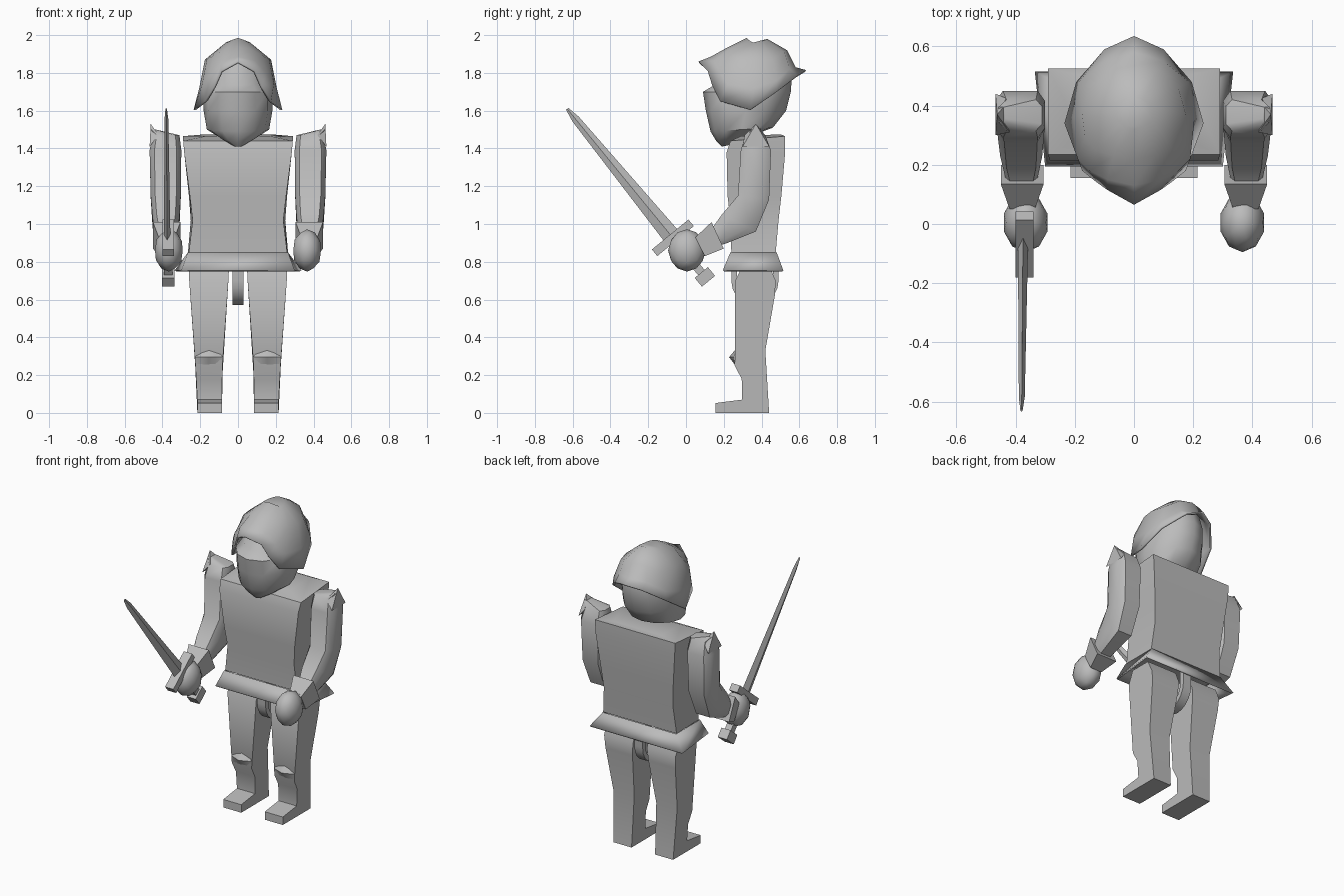
import bpy, bmesh, math
from mathutils import Vector, Matrix

if "Cube" in bpy.data.objects:
    bpy.data.objects.remove(bpy.data.objects["Cube"])

grey = bpy.data.materials.new("plain grey")
grey.diffuse_color = (0.5, 0.5, 0.5, 1)
grey.use_nodes = True
grey.node_tree.nodes["Principled BSDF"].inputs["Base Color"].default_value = grey.diffuse_color


def finish(name, bm, angle=35):
    bmesh.ops.recalc_face_normals(bm, faces=bm.faces)
    me = bpy.data.meshes.new(name)
    bm.to_mesh(me)
    bm.free()
    me.materials.append(grey)
    ob = bpy.data.objects.new(name, me)
    bpy.context.collection.objects.link(ob)
    bpy.ops.object.select_all(action='DESELECT')
    ob.select_set(True)
    bpy.context.view_layer.objects.active = ob
    bpy.ops.object.shade_smooth_by_angle(angle=math.radians(angle))
    return ob


def loft(name, rings, caps=(True, True), angle=35):
    """Bridge equal-length closed rings of points."""
    bm = bmesh.new()
    rows = [[bm.verts.new(p) for p in r] for r in rings]
    n = len(rows[0])
    for a, b in zip(rows, rows[1:]):
        for i in range(n):
            j = (i + 1) % n
            bm.faces.new((a[i], a[j], b[j], b[i]))
    for use, row in zip(caps, (rows[0], rows[-1])):
        if use:
            bm.faces.new(row)
    return finish(name, bm, angle)


def rect(z, hw_front, hw_back, y0, y1, dz=0):
    return [(-hw_front, y0, z), (hw_front, y0, z), (hw_back, y1, z + dz), (-hw_back, y1, z + dz)]


def slab(name, profile, x_range, angle=35):
    """Side profile (y, z) widened to x_range(y, z)."""
    lo = [(x_range(y, z)[0], y, z) for y, z in profile]
    hi = [(x_range(y, z)[1], y, z) for y, z in profile]
    return loft(name, [lo, hi], angle=angle)


def lerp(table, t):
    for (t0, *a), (t1, *b) in zip(table, table[1:]):
        if t <= t1:
            k = max(0, (t - t0) / (t1 - t0))
            return [p + (q - p) * k for p, q in zip(a, b)]
    return table[-1][1:]


def mirrored(half):
    return half + [(-x, y, z) for x, y, z in half[-2:0:-1]]


# Torso and flared skirt
loft("torso", [rect(.85, .26, .265, .24, .475), rect(1.02, .24, .25, .235, .49),
               rect(1.15, .255, .26, .22, .505), rect(1.38, .285, .285, .215, .525),
               rect(1.44, .29, .29, .235, .525, .025), rect(1.465, .17, .17, .29, .50, .01)])
skirt = loft("skirt", [rect(.755, .30, .335, .195, .515), rect(.85, .265, .265, .235, .48)], (False, False))
mod = skirt.modifiers.new("thickness", 'SOLIDIFY')
mod.thickness = .01

# Strap between the legs
N = 10
arc = [(math.cos(math.pi * i / N), math.sin(math.pi * i / N)) for i in range(N + 1)]
strap = [(.365 - .125 * c, .70 - .13 * s) for c, s in arc] + [(.365 + .095 * c, .70 - .10 * s) for c, s in arc]
strap = [(.24, .80)] + strap[:N + 1] + [(.49, .80), (.46, .80)] + strap[N + 1:] + [(.27, .80)]
slab("crotch_strap", strap, lambda y, z: (-.03, .03))

# Head: rings tapering to the chin, tilted up toward the back
head = []
for z, hw, y0, y1, dz in [(1.41, .025, .19, .24, .01), (1.44, .10, .16, .38, .04), (1.49, .165, .13, .46, .02),
                          (1.60, .182, .105, .53, 0), (1.70, .182, .09, .555, 0), (1.735, .165, .15, .56, .04),
                          (1.85, .14, .20, .53, .03), (1.93, .06, .28, .42, .02)]:
    ring = []
    for i in range(12):
        a = 2 * math.pi * i / 12
        c = math.cos(a)
        ring.append((hw * math.sin(a), (y0 + y1) / 2 - (y1 - y0) / 2 * c, z + dz * (1 - c) / 2))
    head.append(ring)
loft("head", head, angle=40)

# Helmet: flared rim, side wall, crown and peak
rim = [(0, .065, 1.86), (.09, .115, 1.81), (.125, .14, 1.73), (.175, .18, 1.65),
       (.235, .34, 1.605), (.195, .48, 1.70), (.10, .59, 1.785), (0, .635, 1.815)]
wall = [(0, .13, 1.885), (.09, .15, 1.865), (.15, .18, 1.80), (.19, .22, 1.74),
        (.205, .36, 1.72), (.185, .48, 1.76), (.10, .55, 1.82), (0, .58, 1.83)]
crown = [(0, .22, 1.935), (.07, .23, 1.925), (.13, .25, 1.89), (.165, .29, 1.87),
         (.175, .37, 1.87), (.15, .46, 1.87), (.08, .52, 1.91), (0, .535, 1.92)]
peak = [(0, .32, 1.985), (.03, .33, 1.975), (.05, .34, 1.965), (.06, .355, 1.96),
        (.065, .38, 1.96), (.055, .40, 1.965), (.03, .42, 1.975), (0, .43, 1.98)]
helmet = loft("helmet", [mirrored(r) for r in (rim, wall, crown, peak)], (False, True), 40)
mod = helmet.modifiers.new("thickness", 'SOLIDIFY')
mod.thickness = .012

# Limb widths: z, inner x, outer x
leg_x = [(0, .085, .215), (.06, .085, .215), (.3, .082, .228), (.75, .047, .262), (.8, .047, .262)]
leg_side = [(.155, 0), (.44, 0), (.42, .33), (.47, .62), (.475, .70), (.44, .78), (.30, .78),
            (.26, .70), (.258, .25), (.295, .18), (.297, .07), (.155, .052)]
arm_rings = [  # front y,z / back y,z / inner x / outer x
    (.345, 1.50, .395, 1.50, .435, .462), (.315, 1.47, .42, 1.47, .31, .452),
    (.29, 1.39, .45, 1.39, .30, .468), (.275, 1.15, .44, 1.13, .303, .462),
    (.19, 1.05, .37, .96, .31, .452), (.14, .98, .22, .90, .325, .435), (.06, .94, .10, .86, .335, .42)]

for side, s in (("left", 1), ("right", -1)):
    # Leg with foot, and knee guard
    slab(side + "_leg", leg_side, lambda y, z: tuple(s * v for v in lerp(leg_x, z)))
    loft(side + "_knee", [[(s * x, .262, .335 - abs(x - .155) * .3) for x in (.085, .12, .155, .19, .225)],
                          [(s * x, .228 + abs(x - .155) * .4, .295) for x in (.085, .12, .155, .19, .225)],
                          [(s * x, .262, .25) for x in (.085, .12, .155, .19, .225)]], (False, False))

    # Arm: chamfered rings from shoulder to wrist
    rings = []
    for y0, z0, y1, z1, xi, xo in arm_rings:
        m = (xi + xo) / 2
        f, b = Vector((0, y0, z0)), Vector((0, y1, z1))
        k = .22
        pts = [(xi, k), (xi + (m - xi) * .3, 0), (xo - (xo - m) * .3, 0), (xo, k),
               (xo, 1 - k), (xo - (xo - m) * .3, 1), (xi + (m - xi) * .3, 1), (xi, 1 - k)]
        rings.append([f.lerp(b, t) + Vector((s * x, 0, 0)) for x, t in pts])
    loft(side + "_arm", rings, angle=40)

    # Pointed shoulder spike
    bm = bmesh.new()
    v = [bm.verts.new((s * x, y, z)) for x, y, z in
         [(.468, .30, 1.41), (.468, .44, 1.41), (.42, .42, 1.47), (.42, .31, 1.47), (.462, .37, 1.53)]]
    bm.faces.new(v[:4])
    for i in range(4):
        bm.faces.new((v[i], v[(i + 1) % 4], v[4]))
    finish(side + "_shoulder_spike", bm)

    # Flared cuff
    cuff = [[(s * x, y, z) for x, y, z in r] for r in (
        [(.305, .135, 1.01), (.45, .135, 1.01), (.45, .20, .87), (.305, .20, .87)],
        [(.335, .05, .93), (.42, .05, .93), (.42, .10, .83), (.335, .10, .83)])]
    loft(side + "_cuff", cuff)

    # Fist
    bm = bmesh.new()
    bmesh.ops.create_icosphere(bm, subdivisions=2, radius=1, matrix=Matrix.Translation(
        (s * .366, .005, .86)) @ Matrix.Diagonal((.077, .10, .112, 1)))
    finish(side + "_fist", bm, 60)

# Sword along its own axis: u toward the tip, w across the blade
origin = Vector((-.375, .10, .72))
u = Vector((0, -.635, .775)).normalized()
w = Vector((0, u.z, -u.y))


def sword_ring(t, half_w, half_x, dx=0.0):
    c = origin + u * t + Vector((dx, 0, 0))
    return [c + w * half_w, c + Vector((half_x, 0, 0)), c - w * half_w, c - Vector((half_x, 0, 0))]


def sword_box(name, t0, t1, half_w, half_x):
    rings = []
    for t in (t0, t1):
        c = origin + u * t
        rings.append([c + w * a * half_w + Vector((b * half_x + .005, 0, 0))
                      for a, b in ((1, 1), (1, -1), (-1, -1), (-1, 1))])
    loft(name, rings)


sword_box("pommel", -.03, .03, .045, .033)
sword_box("grip", .03, .25, .022, .022)
sword_box("guard", .245, .29, .125, .03)
loft("blade", [sword_ring(.285, .047, .017), sword_ring(1.08, .021, .010, -.004),
               sword_ring(1.15, .008, .004, -.005)], angle=20)
